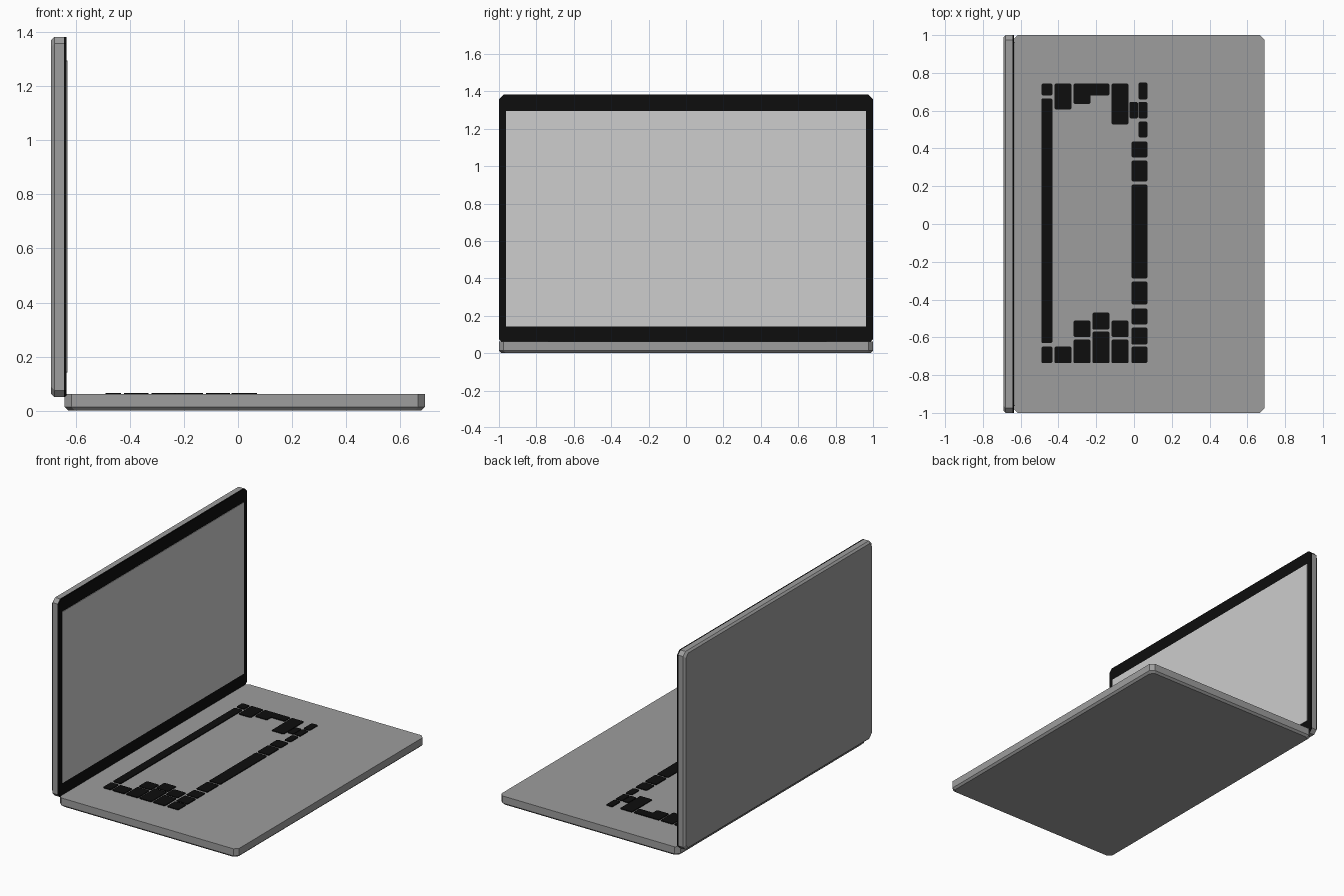
import bpy
import bmesh
from mathutils import Vector

default_cube = bpy.data.objects.get("Cube")
if default_cube:
    bpy.data.objects.remove(default_cube, do_unlink=True)


def make_material(name, value):
    material = bpy.data.materials.new(name)
    material.use_nodes = True
    colour = (value, value, value, 1.0)
    material.diffuse_color = colour
    material.node_tree.nodes["Principled BSDF"].inputs["Base Color"].default_value = colour
    return material


metal = make_material("grey metal", 0.34)
black = make_material("black plastic", 0.004)
glass = make_material("pale screen", 0.61)


def outline(u0, u1, v0, v1, cut):
    """Rectangle with its four corners cut off."""
    return [(u0 + cut, v0), (u1 - cut, v0), (u1, v0 + cut), (u1, v1 - cut),
            (u1 - cut, v1), (u0 + cut, v1), (u0, v1 - cut), (u0, v0 + cut)]


def add_slab(bm, u, v, w, cut, taper=0.0, upright=False):
    """Corner-cut slab; the face at the low w end may be chamfered by taper."""
    def place(a, b, c):
        return Vector((c, b, a)) if upright else Vector((a, b, c))

    levels = [(w[0], 0.0), (w[1], 0.0)]
    if taper:
        levels = [(w[0], taper), (w[0] + taper, 0.0), (w[1], 0.0)]
    rings = []
    for height, inset in levels:
        points = outline(u[0] + inset, u[1] - inset, v[0] + inset, v[1] - inset, cut)
        rings.append([bm.verts.new(place(a, b, height)) for a, b in points])
    faces = [bm.faces.new(rings[0]), bm.faces.new(rings[-1])]
    for low, high in zip(rings, rings[1:]):
        for i in range(len(low)):
            j = (i + 1) % len(low)
            faces.append(bm.faces.new((low[i], low[j], high[j], high[i])))
    bmesh.ops.recalc_face_normals(bm, faces=faces)


def finish(name, bm, material):
    mesh = bpy.data.meshes.new(name)
    bm.to_mesh(mesh)
    bm.free()
    mesh.materials.append(material)
    obj = bpy.data.objects.new(name, mesh)
    bpy.context.collection.objects.link(obj)
    return obj


def slab(name, material, *args, **options):
    bm = bmesh.new()
    add_slab(bm, *args, **options)
    return finish(name, bm, material)


# Base with chamfered underside
slab("base", metal, (-0.641, 0.691), (-1, 1), (0, 0.061), 0.025, taper=0.013)

# Upright lid, black bezel and screen
lid_z = (0.05, 1.383)
slab("lid", metal, lid_z, (-1, 1), (-0.691, -0.643), 0.025, taper=0.012, upright=True)
slab("bezel", black, lid_z, (-1, 1), (-0.643, -0.634), 0.025, upright=True)
slab("screen", glass, (0.142, 1.295), (-0.963, 0.963), (-0.634, -0.631), 0.001, upright=True)

# Keys: each row gives its x range and the y range of every key
key_rows = {
    "function_keys": ((-0.49, -0.432), [(0.681, 0.744), (-0.631, 0.665), (-0.737, -0.649)]),
    "number_keys": ((-0.421, -0.331), [(0.607, 0.744), (-0.737, -0.649)]),
    "upper_letter_keys": ((-0.32, -0.23), [(0.636, 0.744), (-0.599, -0.511), (-0.737, -0.612)]),
    "middle_letter_keys": ((-0.22, -0.13), [(-0.559, -0.469), (-0.737, -0.57)]),
    "return_key_arm": ((-0.25, -0.13), [(0.681, 0.744)]),
    "lower_letter_keys": ((-0.119, -0.029), [(0.527, 0.744), (-0.599, -0.511), (-0.737, -0.612)]),
    "bottom_keys": ((-0.013, 0.071), [(0.352, 0.437), (0.225, 0.337), (-0.289, 0.209),
                                      (-0.427, -0.305), (-0.533, -0.448),
                                      (-0.639, -0.548), (-0.737, -0.649)]),
    "arrow_keys": ((0.024, 0.071), [(0.66, 0.75), (0.559, 0.647), (0.458, 0.543)]),
    "up_arrow_key": ((-0.024, 0.02), [(0.559, 0.647)]),
}
for row_name, (x_range, keys) in key_rows.items():
    bm = bmesh.new()
    for y_range in keys:
        add_slab(bm, x_range, y_range, (0.058, 0.066), 0.006)
    finish(row_name, bm, black)
